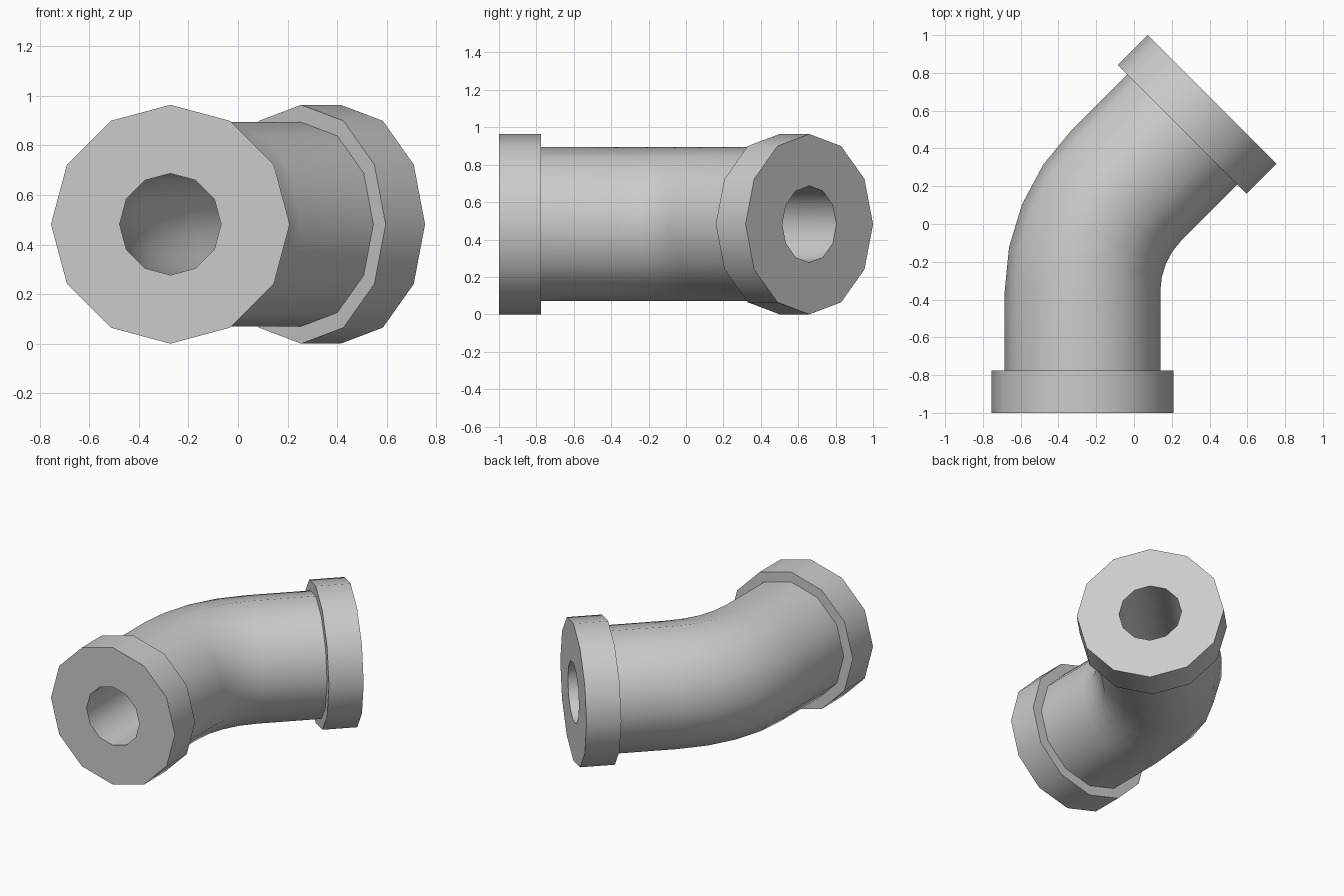
import bpy
import bmesh
from math import cos, sin, tan, pi, radians
from mathutils import Vector

if "Cube" in bpy.data.objects:
    bpy.data.objects.remove(bpy.data.objects["Cube"])

SIDES = 12
CORNER = Vector((-0.273, -0.028, 0.482))   # where the two leg axes meet
LEG = 0.972                                # corner to each open end
COLLAR = 0.225                             # collar length
BEND_R = 0.80                              # bend radius of the centre line
BEND = radians(45)
STEPS = 4
R_COLLAR, R_PIPE, R_BORE = 0.482, 0.412, 0.205


def frame(angle):
    """Direction of travel and sideways axis, turned toward +x."""
    return Vector((sin(angle), cos(angle), 0)), Vector((cos(angle), -sin(angle), 0))


# Centre line stations: (centre, sideways axis)
d0, s0 = frame(0)
d1, s1 = frame(BEND)
tangent = BEND_R * tan(BEND / 2)
pivot = CORNER - d0 * tangent + s0 * BEND_R
start, start_in = (CORNER - d0 * LEG, s0), (CORNER - d0 * (LEG - COLLAR), s0)
end, end_in = (CORNER + d1 * LEG, s1), (CORNER + d1 * (LEG - COLLAR), s1)
bend = []
for i in range(STEPS + 1):
    side = frame(BEND * i / STEPS)[1]
    bend.append((pivot - side * BEND_R, side))

# Closed section: outside with collars, then back through the bore
section = [(start, R_COLLAR), (start_in, R_COLLAR), (start_in, R_PIPE)]
section += [(b, R_PIPE) for b in bend]
section += [(end_in, R_PIPE), (end_in, R_COLLAR), (end, R_COLLAR), (end, R_BORE)]
section += [(b, R_BORE) for b in reversed(bend)]
section += [(start, R_BORE)]

bm = bmesh.new()
rings = []
for (centre, side), r in section:
    rings.append([bm.verts.new(centre + side * r * cos(2 * pi * k / SIDES)
                               + Vector((0, 0, r * sin(2 * pi * k / SIDES))))
                  for k in range(SIDES)])
for i, a in enumerate(rings):
    b = rings[(i + 1) % len(rings)]
    for k in range(SIDES):
        n = (k + 1) % SIDES
        bm.faces.new((a[k], a[n], b[n], b[k]))
bmesh.ops.recalc_face_normals(bm, faces=bm.faces)

# Pipe elbow with a collar at both ends
mesh = bpy.data.meshes.new("pipe_elbow")
bm.to_mesh(mesh)
bm.free()
elbow = bpy.data.objects.new("pipe_elbow", mesh)
bpy.context.collection.objects.link(elbow)
bpy.context.view_layer.objects.active = elbow
elbow.select_set(True)
bpy.ops.object.shade_smooth_by_angle(angle=radians(40))
